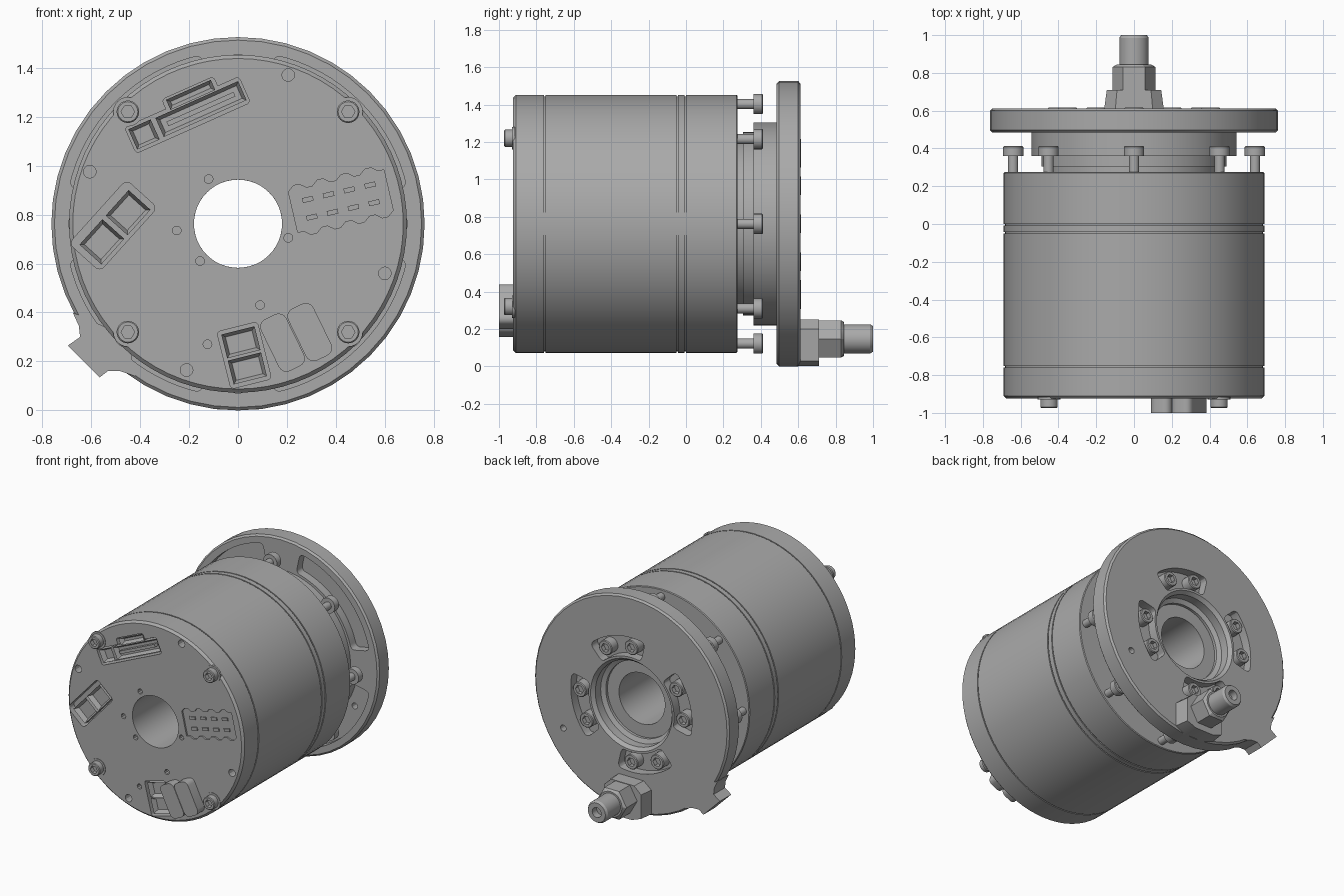
import bpy, bmesh
from math import sin, cos, pi, radians, hypot
from mathutils import Vector

cube = bpy.data.objects.get("Cube")
if cube:
    bpy.data.objects.remove(cube)

CZ = 0.7625            # height of the main axis
FACE = -0.925          # y of the front cover face

grey = bpy.data.materials.new("machined grey")
grey.use_nodes = True
grey.diffuse_color = (0.4, 0.4, 0.4, 1)
grey.node_tree.nodes["Principled BSDF"].inputs["Base Color"].default_value = (0.4, 0.4, 0.4, 1)


def finish(name, bm):
    bmesh.ops.recalc_face_normals(bm, faces=bm.faces)
    mesh = bpy.data.meshes.new(name)
    bm.to_mesh(mesh)
    bm.free()
    mesh.materials.append(grey)
    mesh.shade_smooth()
    mesh.set_sharp_from_angle(angle=radians(25))
    ob = bpy.data.objects.new(name, mesh)
    bpy.context.collection.objects.link(ob)
    return ob


# ---- outlines in the x-z plane
def rect(cx, cz, w, h, deg=0):
    c, s = cos(radians(deg)), sin(radians(deg))
    return [(cx + c * u * w / 2 - s * v * h / 2, cz + s * u * w / 2 + c * v * h / 2)
            for u, v in ((-1, -1), (1, -1), (1, 1), (-1, 1))]


def circle(cx, cz, r, n=20):
    return [(cx + r * cos(2 * pi * i / n), cz + r * sin(2 * pi * i / n)) for i in range(n)]


def arc_band(r0, r1, a0, a1, n=16):
    angles = [radians(a0 + (a1 - a0) * i / n) for i in range(n + 1)]
    return ([(r1 * cos(a), CZ + r1 * sin(a)) for a in angles]
            + [(r0 * cos(a), CZ + r0 * sin(a)) for a in reversed(angles)])


def offset(cx, cz, deg, u, v):
    c, s = cos(radians(deg)), sin(radians(deg))
    return cx + c * u - s * v, cz + s * u + c * v


# ---- solids
def add_prism(bm, pts, y0, y1, round_r=0, inset=None):
    """Extrude an outline along y; optionally round its corners and sink its front face."""
    front = bm.faces.new([bm.verts.new((x, y0, z)) for x, z in pts])
    ext = bmesh.ops.extrude_face_region(bm, geom=[front], use_keep_orig=True)["geom"]
    verts = [g for g in ext if isinstance(g, bmesh.types.BMVert)]
    bmesh.ops.translate(bm, verts=verts, vec=(0, y1 - y0, 0))
    faces = {front} | {f for v in verts for f in v.link_faces}
    bmesh.ops.recalc_face_normals(bm, faces=list(faces))
    if inset:
        bmesh.ops.inset_region(bm, faces=[front], thickness=inset[0], use_even_offset=True)
        bmesh.ops.translate(bm, verts=front.verts, vec=(0, inset[1], 0))
    if round_r:
        edges = [e for v in verts for e in v.link_edges
                 if abs(e.verts[0].co.y - e.verts[1].co.y) > 1e-4 and e.calc_face_angle(0) > 0.6]
        bmesh.ops.bevel(bm, geom=edges, offset=round_r, segments=4, profile=0.5, affect='EDGES')


def prism(name, pts, y0, y1, **kw):
    bm = bmesh.new()
    add_prism(bm, pts, y0, y1, **kw)
    return finish(name, bm)


def lathe(name, profile, cx=0, cz=CZ, n=72, closed=True, hex_r=None):
    """Turn (radius, y) points about a y-parallel axis; hex_r marks a radius to make six-sided."""
    bm = bmesh.new()
    rings = []
    for r, y in profile:
        ring = []
        for i in range(n):
            a = 2 * pi * i / n
            k = cos(pi / 6) / cos(a % (pi / 3) - pi / 6) if r == hex_r else 1
            ring.append(bm.verts.new((cx + r * k * cos(a), y, cz + r * k * sin(a))))
        rings.append(ring)
    pairs = list(zip(rings, rings[1:])) + ([(rings[-1], rings[0])] if closed else [])
    for a, b in pairs:
        for i in range(n):
            j = (i + 1) % n
            bm.faces.new((a[i], a[j], b[j], b[i]))
    if not closed:
        bm.faces.new(rings[0])
        bm.faces.new(rings[-1])
    return finish(name, bm)


def screw(name, x, z, root, seat, top, r):
    d = 1 if top > seat else -1
    hx = r * 0.6
    lathe(name, [(r * 0.5, root), (r * 0.5, seat), (r, seat), (r, top - d * 0.005), (r - 0.005, top),
                 (hx, top), (hx, top - d * 0.03)], x, z, 24, False, hx)


def cut(ob, cuts):
    """Subtract a list of (outline, y0, y1, corner radius) prisms."""
    bm = bmesh.new()
    for pts, y0, y1, rr in cuts:
        add_prism(bm, pts, y0, y1, round_r=rr)
    cutter = finish("cutter", bm)
    cutter.hide_render = True
    mod = ob.modifiers.new("cut", 'BOOLEAN')
    mod.object, mod.operation, mod.solver = cutter, 'DIFFERENCE', 'EXACT'
    mod.use_self = True
    bpy.context.view_layer.update()
    mesh = bpy.data.meshes.new_from_object(ob.evaluated_get(bpy.context.evaluated_depsgraph_get()))
    ob.modifiers.clear()
    ob.data = mesh
    bpy.data.objects.remove(cutter)
    mesh.shade_smooth()
    mesh.set_sharp_from_angle(angle=radians(25))


# ---- housing with fine grooves
R = 0.69
outer = [(R - 0.015, FACE), (R, FACE + 0.015)]
for y in (-0.755, -0.047, -0.005):
    outer += [(R, y - 0.004), (R - 0.008, y - 0.004), (R - 0.008, y + 0.004), (R, y + 0.004)]
outer += [(R, 0.27), (R - 0.005, 0.275)]
housing = lathe("housing", [(0.18, FACE)] + outer + [(0.18, 0.275)])

# front cover recesses: sockets, scalloped port, small holes
def recess(pts, depth=0.06, rr=0.0):
    return (pts, FACE - 0.02, FACE + depth, rr)

A, B, C, D = (-0.165, 1.225, 24), (-0.51, 0.755, 48), (0.42, 0.855, 13), (0.025, 0.225, -76)
cuts = [recess(rect(*offset(*A, -0.045, 0), 0.51, 0.115, A[2]), rr=0.015),
        recess(rect(*offset(*A, 0.0, 0.07), 0.23, 0.06, A[2]), rr=0.015),
        recess(rect(*B[:2], 0.35, 0.17, B[2]), rr=0.025),
        recess(rect(*D[:2], 0.24, 0.17, D[2]), rr=0.015)]
scallop = [offset(*C, -0.2 + 0.4 * i / 16, -0.085 - 0.02 * (i // 2 % 2)) for i in range(17)]
scallop += [offset(*C, 0.2 - 0.4 * i / 16, 0.085 + 0.02 * (i // 2 % 2)) for i in range(17)]
cuts.append(recess(scallop, 0.012))
for x, z in ((0.205, 1.37), (-0.605, 0.975), (0.6, 0.56), (-0.21, 0.165)):
    cuts.append(recess(circle(x, z, 0.026, 12)))
for x, z in ((-0.25, 0.735), (0.205, 0.705), (-0.125, 0.27), (0.09, 0.43), (-0.12, 0.945), (-0.155, 0.61)):
    cuts.append(recess(circle(x, z, 0.018, 10)))
cut(housing, cuts)

# sockets seated in the recesses
def socket(name, base, u, v, w, h, top=FACE + 0.008, t=0.014):
    prism(name, rect(*offset(*base, u, v), w, h, base[2]), top, FACE + 0.07, inset=(t, 0.035))

socket("long_socket", A, 0.015, 0, 0.37, 0.085)
socket("long_socket_key", A, 0.0, 0.07, 0.2, 0.045)
socket("side_socket", A, -0.24, 0, 0.1, 0.09)
for s in (-1, 1):
    socket("left_socket", B, 0.08 * s, -0.01, 0.14, 0.12)
    socket("lower_socket", D, 0.055 * s, 0, 0.1, 0.14)
prism("long_socket_blade", rect(*offset(*A, 0.015, 0), 0.3, 0.02, A[2]), FACE + 0.012, FACE + 0.06)
for u in range(4):
    for v in (-1, 1):
        prism("port_contact", rect(*offset(*C, -0.13 + 0.087 * u, 0.037 * v), 0.045, 0.02, C[2]),
              FACE + 0.004, FACE + 0.03)

# protruding two-pole power plugs
for x, z in ((0.182, 0.277), (0.293, 0.32)):
    prism("power_plug", rect(x, z, 0.115, 0.235, 26), -1.0, FACE + 0.01, round_r=0.035)
    for s in (-1, 1):
        px, pz = offset(x, z, 26, 0, 0.052 * s)
        lathe("plug_pole", [(0.026, FACE), (0.026, -1.0), (0.02, -1.0), (0.02, -0.96)], px, pz, 20, False)

# cover screws on round pads
for x in (-0.45, 0.45):
    for z in (0.32, 1.22):
        prism("screw_pad", circle(x, z, 0.06, 24), FACE - 0.004, FACE + 0.01)
        screw("cover_screw", x, z, FACE + 0.02, FACE, -0.973, 0.046)

# ---- hub between housing and flange
lathe("hub", [(0.18, 0.27), (0.46, 0.27), (0.46, 0.305), (0.49, 0.305), (0.49, 0.36), (0.543, 0.36),
              (0.543, 0.49), (0.18, 0.49)])
for i in range(8):
    a = i * pi / 4
    screw("housing_screw", 0.64 * cos(a), CZ + 0.64 * sin(a), 0.26, 0.36, 0.412, 0.054)

# ---- rear flange with stepped bore and pockets
F0, F1 = 0.485, 0.612
flange = lathe("flange", [(0.18, F0), (0.75, F0), (0.7625, F0 + 0.012), (0.7625, F1 - 0.012), (0.75, F1),
                          (0.32, F1), (0.30, F1 - 0.025), (0.30, F1 - 0.085), (0.27, F1 - 0.1),
                          (0.27, F0 + 0.008), (0.18, F0 + 0.008)], n=48)
cuts = [(circle(0.534, 0.455, 0.022, 12), F0 - 0.1, F1 + 0.1, 0)]
for k in range(4):
    cuts.append((arc_band(0.56, 0.705, 90 * k + 12, 90 * k + 78), F0 - 0.1, F0 + 0.06, 0.03))
    cuts.append((arc_band(0.335, 0.475, 90 * k - 43, 90 * k + 13), F1 - 0.065, F1 + 0.1, 0.035))
cut(flange, cuts)
for k in range(4):
    for deg in (-30, 0):
        a = radians(90 * k + deg)
        screw("flange_screw", 0.405 * cos(a), CZ + 0.405 * sin(a), F1 - 0.08, F1 - 0.065, F1 + 0.004, 0.052)

# locating tab on the flange rim
prism("flange_tab", [(-0.675, 0.40), (-0.65, 0.345), (-0.645, 0.3), (-0.695, 0.265), (-0.565, 0.135),
                     (-0.53, 0.162), (-0.48, 0.16), (-0.42, 0.14), (-0.45, 0.3)], F0, F1)

# ---- cable connector
bm = bmesh.new()
add_prism(bm, [(-0.16, 0.03), (-0.08, 0.003), (0.08, 0.003), (0.16, 0.03), (0.16, 0.2), (0.1, 0.25),
               (-0.1, 0.25), (-0.16, 0.2)], F1 - 0.02, 0.71)
for v in bm.verts:
    if v.co.y > 0.7:
        v.co.x *= 0.9
finish("connector_base", bm)
lathe("connector_nut", [(0.115, 0.69), (0.115, 0.83), (0.09, 0.845)], 0, 0.147, 24, False, 0.115)
lathe("connector_tip", [(0.078, 0.83), (0.078, 0.985), (0.068, 1.0), (0.035, 1.0), (0.035, 0.95)],
      0, 0.147, 32, False)
